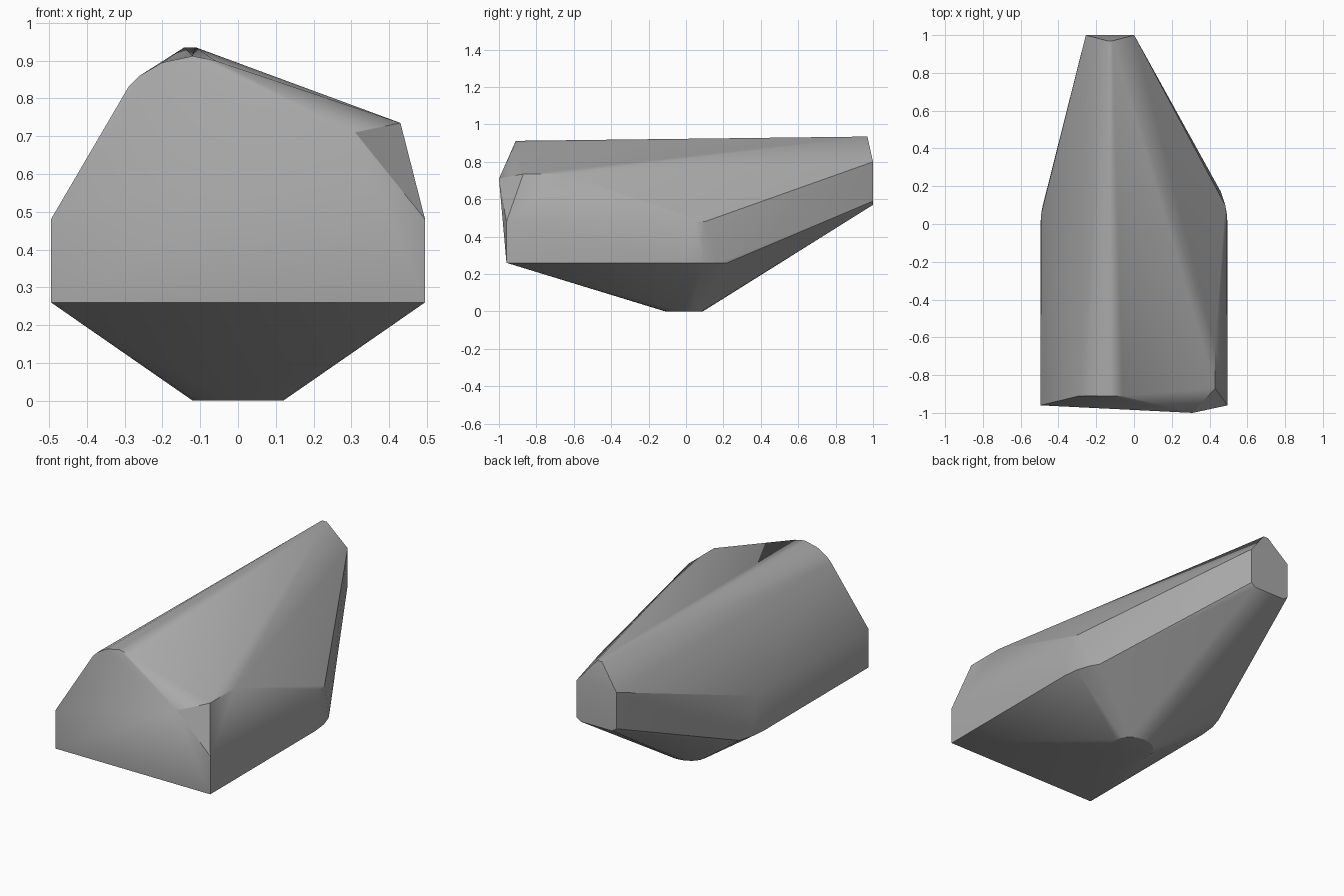
import bpy, bmesh, math

cube = bpy.data.objects.get("Cube")
if cube:
    bpy.data.objects.remove(cube, do_unlink=True)

# Stone colour
stone = bpy.data.materials.new("stone_grey")
stone.use_nodes = True
grey = (0.4, 0.4, 0.4, 1)
stone.diffuse_color = grey
stone.node_tree.nodes["Principled BSDF"].inputs["Base Color"].default_value = grey

points = []

# Small round foot
for i in range(16):
    a = i * math.tau / 16
    points.append((0.12 * math.cos(a), -0.01 + 0.1 * math.sin(a), 0))

# Widest band: square front corners and rounded rear corners
for side in (-1, 1):
    for z in (0.26, 0.48):
        points.append((side * 0.495, -0.96, z))
    for x, y in ((0.495, 0), (0.485, 0.09), (0.46, 0.17), (0.43, 0.22)):
        points.append((side * x, y, 0.26))
    points.append((side * 0.492, 0.05, 0.48))

# Front brow and left shoulder
points += [(0.31, -1, 0.71), (0.43, -0.87, 0.735), (0.43, -0.64, 0.735)]
points.append((0.483, 0.1, 0.48))

# Rounded front end of the ridge
for x, z in ((-0.29, 0.83), (-0.26, 0.86), (-0.2, 0.895), (-0.12, 0.912), (-0.06, 0.9)):
    points.append((x, -0.91, z))

# Narrow rear end with a peaked top and clipped lower corners
for side in (-1, 1):
    for offset, y, z in ((0.128, 1, 0.8), (0.128, 1, 0.59), (0.1, 1, 0.57), (0.015, 0.97, 0.935)):
        points.append((-0.127 + side * offset, y, z))

# Wrap the outline points into one solid
bm = bmesh.new()
for p in points:
    bm.verts.new(p)
hull = bmesh.ops.convex_hull(bm, input=bm.verts[:])
loose = {v for v in hull["geom_interior"] + hull["geom_unused"]
         if isinstance(v, bmesh.types.BMVert) and v.is_valid}
bmesh.ops.delete(bm, geom=list(loose), context="VERTS")
bmesh.ops.dissolve_limit(bm, angle_limit=math.radians(0.5), verts=bm.verts[:], edges=bm.edges[:])
bmesh.ops.recalc_face_normals(bm, faces=bm.faces[:])

mesh = bpy.data.meshes.new("rock")
bm.to_mesh(mesh)
bm.free()
mesh.materials.append(stone)
rock = bpy.data.objects.new("rock", mesh)
bpy.context.collection.objects.link(rock)

bpy.ops.object.select_all(action="DESELECT")
rock.select_set(True)
bpy.context.view_layer.objects.active = rock
bpy.ops.object.shade_smooth_by_angle(angle=math.radians(30))
